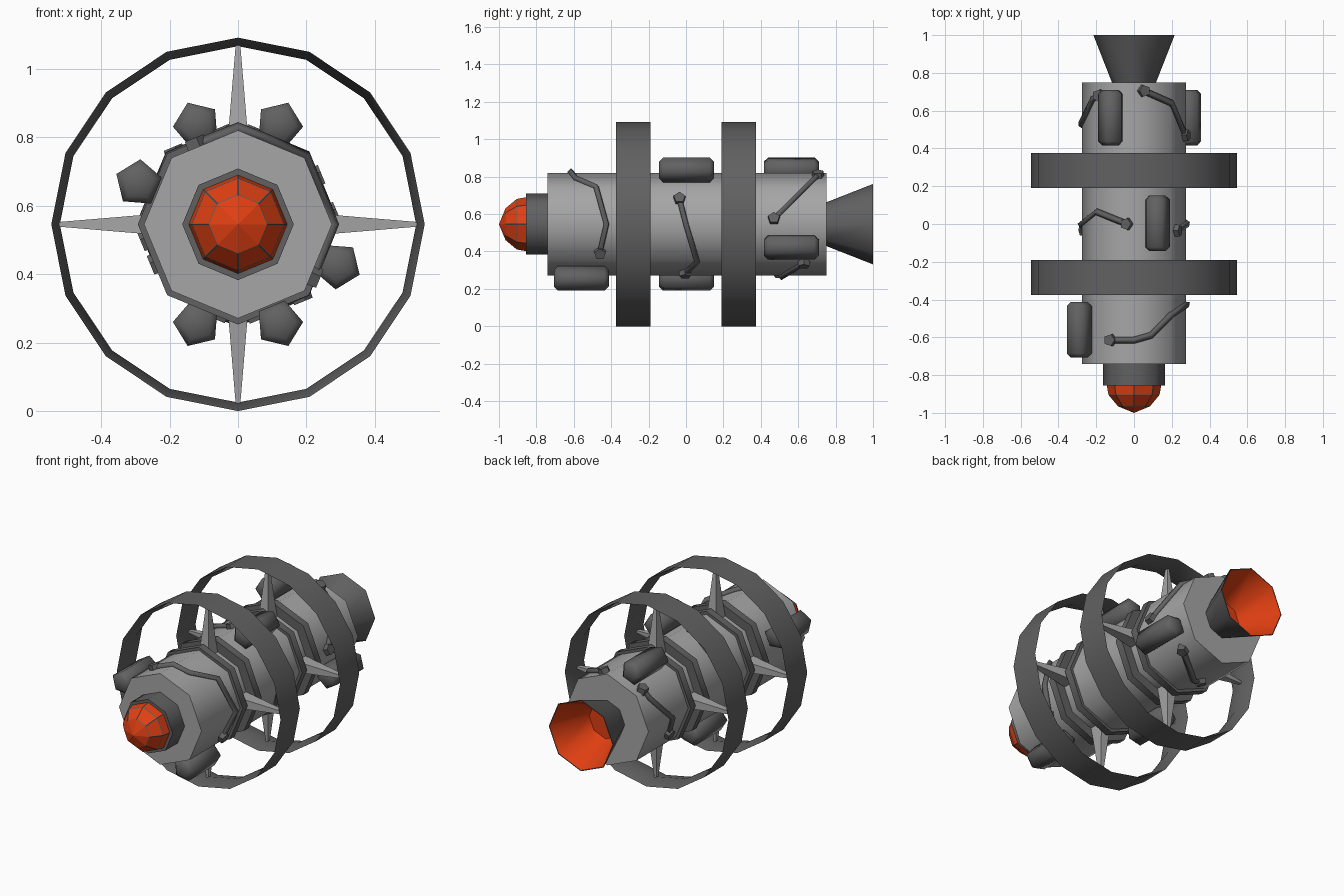
import bpy, bmesh, math
from mathutils import Vector, Matrix

if "Cube" in bpy.data.objects:
    bpy.data.objects.remove(bpy.data.objects["Cube"])

CZ = 0.546                                   # height of the long axis
R = 0.275                                    # hull radius (corner)


def material(name, rgb):
    m = bpy.data.materials.new(name)
    m.diffuse_color = (*rgb, 1)
    m.use_nodes = True
    m.node_tree.nodes["Principled BSDF"].inputs["Base Color"].default_value = m.diffuse_color
    return m


LIGHT = material("light_grey", (0.38, 0.38, 0.38))
DARK = material("dark_grey", (0.12, 0.12, 0.12))
RED = material("orange_red", (0.75, 0.05, 0.006))


def finish(bm, name, mats, smooth=None):
    bmesh.ops.recalc_face_normals(bm, faces=bm.faces)
    me = bpy.data.meshes.new(name)
    bm.to_mesh(me)
    bm.free()
    for m in mats:
        me.materials.append(m)
    ob = bpy.data.objects.new(name, me)
    bpy.context.collection.objects.link(ob)
    if smooth:
        bpy.ops.object.select_all(action='DESELECT')
        ob.select_set(True)
        bpy.context.view_layer.objects.active = ob
        bpy.ops.object.shade_smooth_by_angle(angle=math.radians(smooth))
    return ob


def lathe(profile, n=8, center=(0, CZ), phase=0.0, closed=False, seg_mat=None):
    """Revolve (y, radius) points around an axis parallel to y."""
    bm = bmesh.new()
    rows = []
    for y, r in profile:
        if r == 0:
            rows.append([bm.verts.new((center[0], y, center[1]))] * n)
            continue
        row = []
        for k in range(n):
            a = math.radians(phase) + math.tau * k / n
            row.append(bm.verts.new((center[0] + r * math.cos(a), y, center[1] + r * math.sin(a))))
        rows.append(row)
    count = len(rows) if closed else len(rows) - 1
    for i in range(count):
        a, b = rows[i], rows[(i + 1) % len(rows)]
        for k in range(n):
            j = (k + 1) % n
            vs = list(dict.fromkeys((a[k], a[j], b[j], b[k])))
            f = bm.faces.new(vs)
            f.material_index = seg_mat[i] if seg_mat else 0
    return bm


def hull_point(angle, y, off=0.0):
    """Point on the eight-sided hull at an angle, lifted by off."""
    local = math.radians(angle % 45 - 22.5)
    r = R * math.cos(math.radians(22.5)) / math.cos(local) + off
    a = math.radians(angle)
    return Vector((r * math.cos(a), y, CZ + r * math.sin(a)))


# hull sections
for name, y0, y1 in (("front_section", -0.74, -0.33), ("middle_section", -0.235, 0.235),
                     ("rear_section", 0.33, 0.75)):
    finish(lathe([(y0, 0), (y0, R), (y1, R), (y1, 0)]), name, [LIGHT], 50)

# recessed hubs, collars, spokes and rings
for name, yc in (("front", -0.283), ("rear", 0.283)):
    finish(lathe([(yc - 0.06, 0), (yc - 0.06, 0.235), (yc + 0.06, 0.235), (yc + 0.06, 0)]),
           name + "_hub", [LIGHT], 50)
    for side in (-1, 1):
        a, b = yc + side * 0.045, yc + side * 0.09
        finish(lathe([(a, 0), (a, 0.293), (b, 0.293), (b, 0)]), name + "_collar", [DARK], 50)
    finish(lathe([(yc - 0.092, 0.546), (yc + 0.092, 0.546), (yc, 0.521)], 16, closed=True),
           name + "_ring", [DARK], 30)
    bm = bmesh.new()
    for k in range(4):
        rot = Matrix.Rotation(math.pi / 2 * k, 4, 'Y')
        mat = (Matrix.Translation((0, yc, CZ)) @ rot @ Matrix.Translation((0, 0, 0.37))
               @ Matrix.Diagonal((1, 1.35, 1, 1)) @ Matrix.Rotation(math.pi / 4, 4, 'Z'))
        bmesh.ops.create_cone(bm, cap_ends=True, segments=4, radius1=0.047, radius2=0.009,
                              depth=0.32, matrix=mat)
    finish(bm, name + "_spokes", [LIGHT])

# nose collar
finish(lathe([(-0.74, 0.163), (-0.855, 0.163), (-0.855, 0)]), "nose_collar", [DARK], 50)

# framed nose dome: panes inset, the rims become the frame
bm = lathe([(-0.85, 0.145), (-0.905, 0.135), (-0.965, 0.085), (-1.0, 0)])
bmesh.ops.recalc_face_normals(bm, faces=bm.faces)
quads = [f for f in bm.faces if len(f.verts) == 4]
rims = bmesh.ops.inset_individual(bm, faces=quads, thickness=0.005)["faces"]
for f in rims:
    f.material_index = 1
finish(bm, "nose_dome", [RED, DARK])

# engine nozzle with glowing inside
finish(lathe([(0.745, 0.115), (1.0, 0.215), (1.0, 0.21), (0.765, 0.11), (0.765, 0)],
             seg_mat=[0, 0, 1, 1]), "engine_nozzle", [DARK, RED], 50)

# five-sided tanks on the hull faces
for angle, y in ((157.5, -0.56), (292.5, -0.56), (67.5, 0.003), (247.5, 0.003),
                 (112.5, 0.563), (337.5, 0.563)):
    a = math.radians(angle)
    c = (0.315 * math.cos(a), CZ + 0.315 * math.sin(a))
    h, r = 0.147, 0.07
    finish(lathe([(y - h, 0), (y - h, 0.047), (y - h + 0.022, r), (y + h - 0.022, r),
                  (y + h, 0.047), (y + h, 0)], 5, c, angle), "tank", [DARK], 75)

# surface pipes with five-sided end fittings: (angle, y) points along the hull
PIPES = [
    [(118, -0.615), (90, -0.615), (70, -0.59), (45, -0.48), (0, -0.425), (-35, -0.46)],
    [(31, -0.035), (0, 0.0), (-45, 0.06), (-79, -0.005)],
    [(98, 0.0), (135, 0.065), (180, 0.0), (190, -0.03)],
    [(79, 0.705), (45, 0.64), (6, 0.47)],
    [(132, 0.68), (145, 0.66), (180, 0.53), (206, 0.5)],
    [(-49, 0.63), (-90, 0.51), (-102, 0.5)],
]
for path in PIPES:
    cu = bpy.data.curves.new("pipe", 'CURVE')
    cu.dimensions = '3D'
    cu.bevel_depth = 0.018
    cu.bevel_resolution = 0
    cu.use_fill_caps = True
    sp = cu.splines.new('POLY')
    sp.points.add(len(path) - 1)
    for p, (ang, y) in zip(sp.points, path):
        p.co = (*hull_point(ang, y, 0.006), 1)
    cu.materials.append(DARK)
    bpy.context.collection.objects.link(bpy.data.objects.new("pipe", cu))
    bm = bmesh.new()
    for ang, y in (path[0], path[-1]):
        na = math.radians(math.floor(ang / 45) * 45 + 22.5)
        normal = Vector((math.cos(na), 0, math.sin(na)))
        mat = Matrix.Translation(hull_point(ang, y, 0.008)) @ normal.to_track_quat('Z', 'Y').to_matrix().to_4x4()
        bmesh.ops.create_cone(bm, cap_ends=True, segments=5, radius1=0.035, radius2=0.032,
                              depth=0.04, matrix=mat)
    finish(bm, "pipe_fittings", [DARK])
